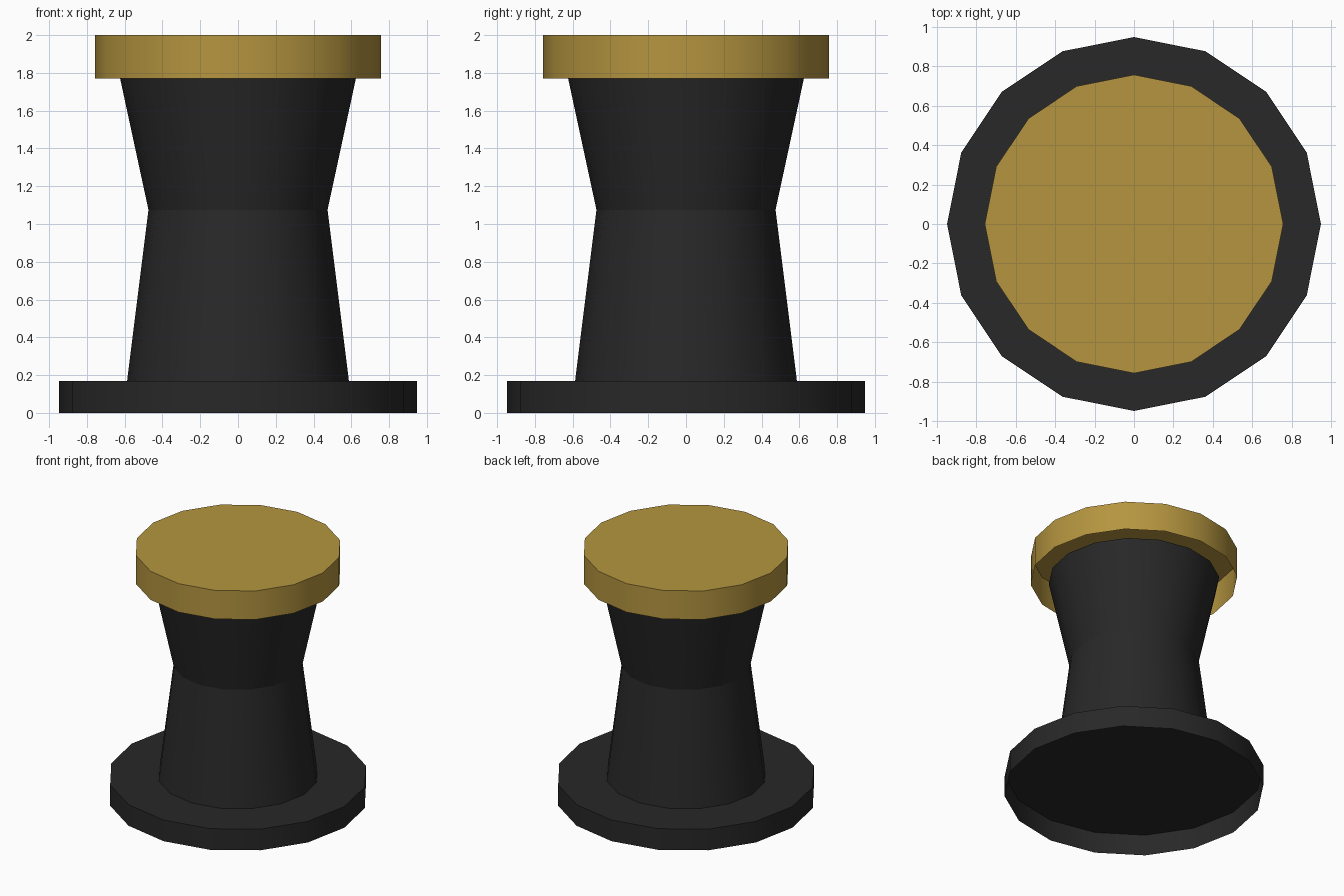
import bpy, bmesh
from math import cos, sin, pi, radians

if "Cube" in bpy.data.objects:
    bpy.data.objects.remove(bpy.data.objects["Cube"])

SIDES = 16


def material(name, rgb):
    mat = bpy.data.materials.new(name)
    mat.diffuse_color = (*rgb, 1)
    mat.use_nodes = True
    mat.node_tree.nodes["Principled BSDF"].inputs["Base Color"].default_value = mat.diffuse_color
    return mat


def turned(name, r_low, z_low, r_high, z_high, mat, lid=False):
    """Open-bottomed 16-sided tube, optionally closed on top."""
    bm = bmesh.new()
    rings = []
    for r, z in ((r_low, z_low), (r_high, z_high)):
        rings.append([bm.verts.new((r * cos(2 * pi * i / SIDES),
                                    r * sin(2 * pi * i / SIDES), z))
                      for i in range(SIDES)])
    low, high = rings
    for i in range(SIDES):
        j = (i + 1) % SIDES
        bm.faces.new((low[i], low[j], high[j], high[i]))
    if lid:
        bm.faces.new(high)
    mesh = bpy.data.meshes.new(name)
    bm.to_mesh(mesh)
    bm.free()
    mesh.materials.append(mat)
    obj = bpy.data.objects.new(name, mesh)
    bpy.context.collection.objects.link(obj)
    bpy.ops.object.select_all(action='DESELECT')
    obj.select_set(True)
    bpy.context.view_layer.objects.active = obj
    bpy.ops.object.shade_smooth_by_angle(angle=radians(30))
    return obj


black = material("black", (0.021, 0.021, 0.021))
gold = material("gold", (0.46, 0.30, 0.05))

# Wide foot, hollow underneath
turned("base", 0.947, 0, 0.947, 0.17, black, lid=True)
# Waisted stem in two tapers
turned("lower_stem", 0.587, 0.17, 0.474, 1.075, black)
turned("upper_stem", 0.474, 1.075, 0.624, 1.77, black)
# Gold lid, hollow underneath
turned("cap", 0.756, 1.77, 0.756, 2.0, gold, lid=True)
